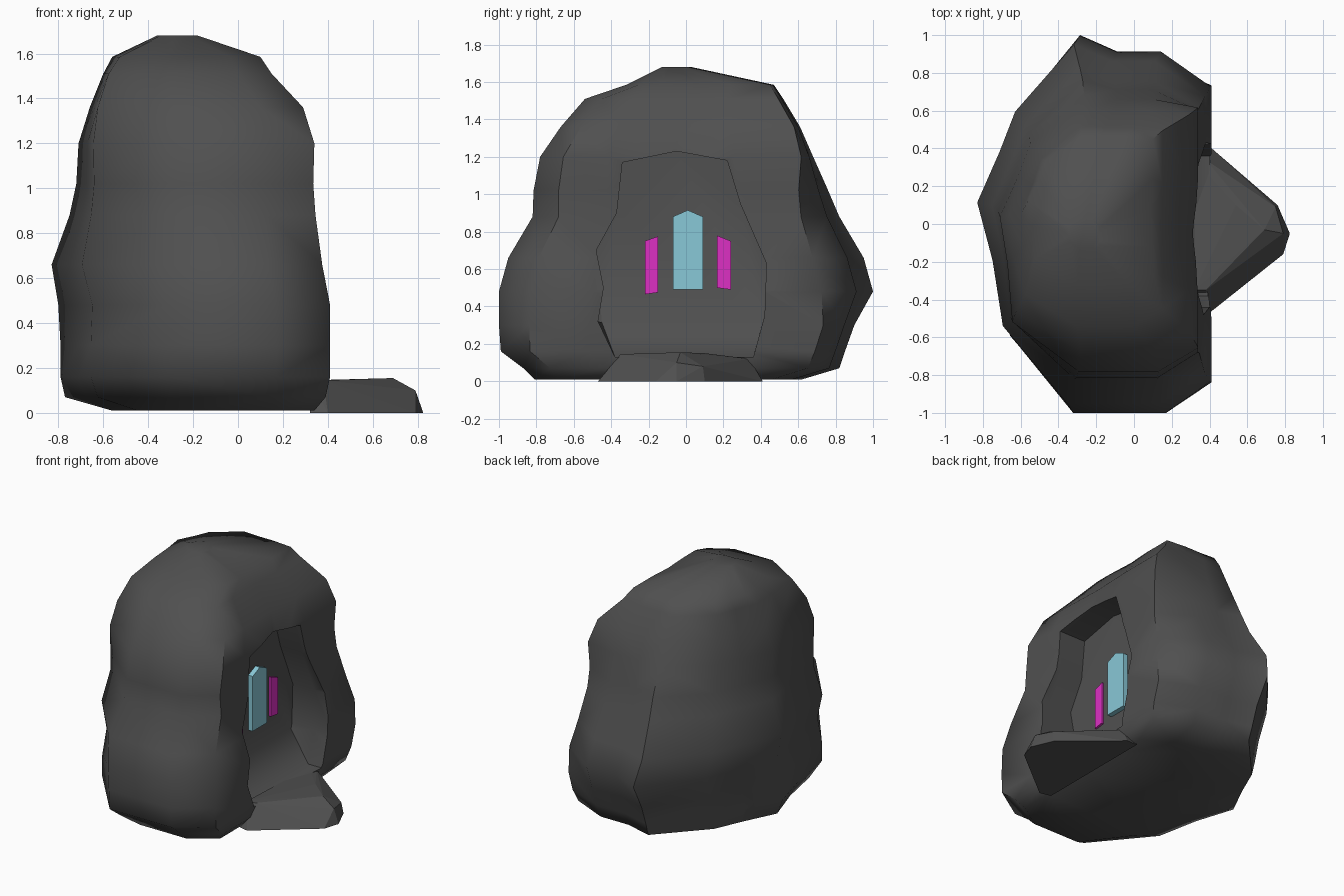
import bpy, bmesh, math

if "Cube" in bpy.data.objects:
    bpy.data.objects.remove(bpy.data.objects["Cube"])


def material(name, rgb):
    m = bpy.data.materials.new(name)
    m.diffuse_color = (*rgb, 1)
    m.use_nodes = True
    m.node_tree.nodes["Principled BSDF"].inputs["Base Color"].default_value = m.diffuse_color
    return m


def add_object(name, bm, mat=None):
    bmesh.ops.recalc_face_normals(bm, faces=bm.faces[:])
    me = bpy.data.meshes.new(name)
    bm.to_mesh(me)
    bm.free()
    ob = bpy.data.objects.new(name, me)
    bpy.context.collection.objects.link(ob)
    if mat:
        me.materials.append(mat)
    return ob


def loft(name, rings, mat=None):
    """Skin a list of closed rings that share a point count."""
    bm = bmesh.new()
    vs = [[bm.verts.new(p) for p in r] for r in rings]
    n = len(vs[0])
    for a, b in zip(vs, vs[1:]):
        for i in range(n):
            j = (i + 1) % n
            bm.faces.new((a[i], a[j], b[j], b[i]))
    bm.faces.new(vs[0][::-1])
    bm.faces.new(vs[-1])
    bmesh.ops.triangulate(bm, faces=bm.faces[:])
    return add_object(name, bm, mat)


def hull(name, pts, mat=None):
    bm = bmesh.new()
    for p in pts:
        bm.verts.new(p)
    bmesh.ops.convex_hull(bm, input=bm.verts[:])
    bmesh.ops.dissolve_limit(bm, angle_limit=0.02, verts=bm.verts[:], edges=bm.edges[:])
    return add_object(name, bm, mat)


rock_mat = material("dark_stone", (0.08, 0.08, 0.08))
cyan = material("cyan_crystal", (0.25, 0.58, 0.68))
pink = material("magenta_crystal", (0.72, 0.03, 0.55))

# Boulder: one irregular outline, stretched to the bounds of each level.
# Last two columns square off the front shoulders and the back right corner.
outline = [(.6, -1), (1, -.83), (1, -.5), (.92, 0), (1, .42), (1, .75), (.56, .92), (.18, .92),
           (-.15, 1), (-.66, .62), (-.8, .4), (-1, .12), (-.85, -.2), (-.75, -.55), (-.21, -1)]
levels = [  # z, xmin, xmax, ymin, ymax, front squareness, corner squareness
    (.01, -.56, .34, -.81, .62, 0, .1), (.07, -.77, .39, -.87, .82, 0, .2),
    (.16, -.79, .41, -.99, .85, .1, .3), (.30, -.79, .41, -1, .90, .1, .3),
    (.48, -.80, .41, -1, 1, 0, -.1), (.66, -.83, .375, -.95, .95, .1, -.15),
    (.88, -.75, .345, -.82, .82, .3, 0), (1.02, -.72, .335, -.815, .76, .4, .2),
    (1.2, -.71, .34, -.78, .68, .5, .65), (1.36, -.66, .29, -.67, .61, .7, .8),
    (1.51, -.60, .15, -.54, .52, .75, .8), (1.585, -.56, .10, -.32, .47, .6, .8),
    (1.68, -.36, -.18, -.13, .03, 0, 0)]
rings = []
for z, x0, x1, y0, y1, front, corner in levels:
    cx, hx, cy, hy = (x0 + x1) / 2, (x1 - x0) / 2, (y0 + y1) / 2, (y1 - y0) / 2
    ring = []
    for u, v in outline:
        if u > 0 and v > .7:
            v += corner * (1 - v)
        else:
            sq = front if v < .2 else front * .2
            k = 1 + sq * (1 / max(abs(u), abs(v)) - 1)
            u, v = u * k, v * k
        ring.append((cx + u * hx, cy + v * hy, z))
    rings.append(ring)
rock = loft("boulder", rings, rock_mat)

# Alcove hollow, with a floor rising towards the back wall
arch = [(-.47, .32), (-.44, .5), (-.48, .7), (-.37, .9), (-.34, 1.17), (-.05, 1.23),
        (.22, 1.18), (.29, .95), (.43, .63), (.42, .35)]


def section(x, floor, yl, yr):
    return [(x, y, z) for y, z in arch] + [(x, yr, floor), (x, yl, floor)]


cutter = loft("alcove_cutter", [section(.13, .315, -.45, .41), section(.30, .13, -.38, .36),
                                section(.7, .13, -.38, .36)])
cutter.hide_render = True
mod = rock.modifiers.new("alcove", 'BOOLEAN')
mod.operation = 'DIFFERENCE'
mod.solver = 'EXACT'
mod.object = cutter
bpy.context.view_layer.objects.active = rock
rock.select_set(True)
bpy.ops.object.modifier_apply(modifier=mod.name)
bpy.data.objects.remove(cutter)
for o in bpy.context.selected_objects:
    o.select_set(False)
rock.select_set(True)
bpy.context.view_layer.objects.active = rock
bpy.ops.object.shade_smooth_by_angle(angle=math.radians(55))

# Pointed doorstep in front of the alcove
hull("doorstep", [(.32, -.45, 0), (.40, -.47, 0), (.79, -.16, 0), (.825, -.05, 0), (.76, .1, 0),
                  (.4, .41, 0), (.32, .41, 0), (.79, -.05, .10), (.75, .09, .08), (.69, -.03, .155),
                  (.54, .1, .15), (.32, -.35, .145), (.38, -.35, .145), (.38, .34, .12),
                  (.32, .34, .12)], rock_mat)

# Tall centre crystal and its two small side crystals, set on the back wall
def crystal(name, profile, x0, x1, mat):
    hull(name, [(x, y, z) for x in (x0, x1) for y, z in profile], mat)


crystal("centre_crystal", [(-.07, .49), (.09, .49), (.09, .88), (.01, .915), (-.07, .88)], .12, .165, cyan)
crystal("left_crystal", [(-.22, .465), (-.15, .475), (-.15, .775), (-.22, .75)], .12, .145, pink)
crystal("right_crystal", [(.165, .50), (.24, .49), (.24, .75), (.165, .78)], .12, .145, pink)
